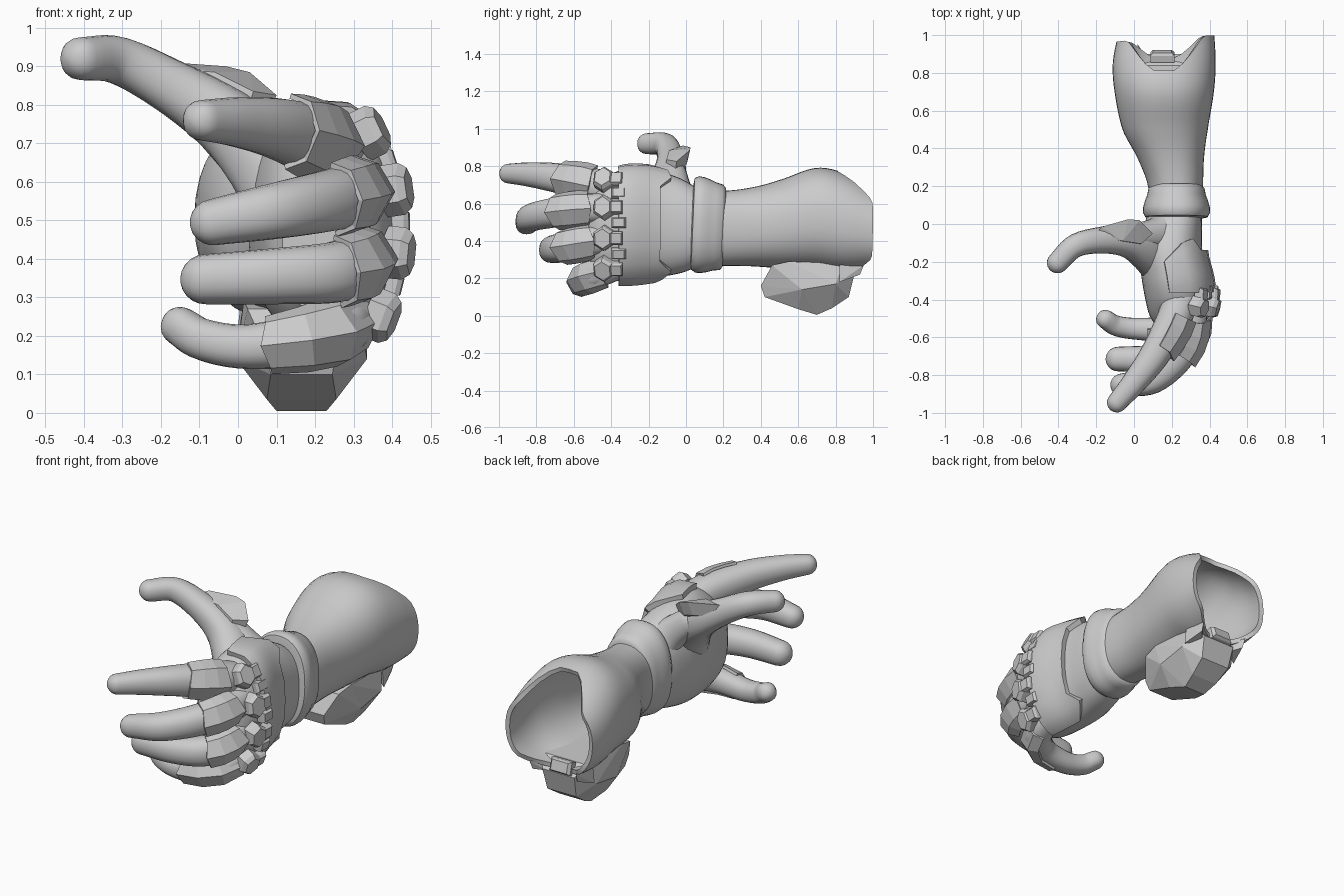
import bpy, bmesh, math
from mathutils import Vector

if "Cube" in bpy.data.objects:
    bpy.data.objects.remove(bpy.data.objects["Cube"])

def make(name, verts, faces, smooth=True, thick=0.0):
    me = bpy.data.meshes.new(name)
    me.from_pydata([tuple(v) for v in verts], [], faces)
    bm = bmesh.new(); bm.from_mesh(me)
    if not faces:
        bmesh.ops.convex_hull(bm, input=bm.verts)
        bmesh.ops.delete(bm, geom=[v for v in bm.verts if not v.link_faces], context='VERTS')
    bmesh.ops.recalc_face_normals(bm, faces=bm.faces)
    bm.to_mesh(me); bm.free()
    for p in me.polygons:
        p.use_smooth = smooth
    ob = bpy.data.objects.new(name, me)
    bpy.context.collection.objects.link(ob)
    if thick:
        m = ob.modifiers.new("thickness", 'SOLIDIFY'); m.thickness = thick; m.offset = 0
    if smooth:
        m = ob.modifiers.new("crease", 'EDGE_SPLIT'); m.split_angle = math.radians(45)
    return ob

def grid(name, rows, closed=True, caps=(False, False), **kw):
    n = len(rows[0])
    verts = [v for r in rows for v in r]
    faces = []
    for j in range(len(rows) - 1):
        for i in range(n if closed else n - 1):
            k = (i + 1) % n
            faces.append((j*n + i, j*n + k, (j+1)*n + k, (j+1)*n + i))
    if caps[0]: faces.append(tuple(range(n)))
    if caps[1]: faces.append(tuple(range(len(verts) - n, len(verts))))
    return make(name, verts, faces, **kw)

def spline(pts, t):
    i = max(0, min(int(t), len(pts) - 2)); f = t - i
    b, c = pts[i], pts[i+1]
    a = pts[i-1] if i else [2*p - q for p, q in zip(b, c)]
    d = pts[i+2] if i + 2 < len(pts) else [2*q - p for p, q in zip(b, c)]
    return [0.5*(2*q + (r-p)*f + (2*p - 5*q + 4*r - s)*f*f + (3*q - p - 3*r + s)*f**3)
            for p, q, r, s in zip(a, b, c, d)]

def sup(a, n):
    c, s = math.cos(a), math.sin(a)
    return math.copysign(abs(c)**(2/n), c), math.copysign(abs(s)**(2/n), s)

def on_limb(prof, y, a, off=0.0, n=2.3):
    """Point on a limb whose profile rows are (y, cx, cz, hx, hz)."""
    i = 0
    while i < len(prof) - 2 and prof[i+1][0] < y: i += 1
    f = (y - prof[i][0]) / (prof[i+1][0] - prof[i][0])
    _, cx, cz, hx, hz = spline(prof, i + max(0, min(f, 0.9999)))
    c, s = sup(a, n)
    return Vector((cx + (hx + off)*c, y, cz + (hz + off)*s))

CIRC = [2*math.pi*i/40 for i in range(40)]

# Hollow forearm sleeve with a scooped rear opening
FORE = [(.08, .22, .47, .14, .20), (.2, .22, .467, .145, .2), (.35, .195, .475, .175, .21),
        (.5, .165, .49, .225, .235), (.7, .16, .52, .262, .27), (.85, .16, .495, .272, .265),
        (1.0, .17, .46, .255, .22)]
def rim(a):
    c, s = math.cos(a), math.sin(a)
    low = .81 if s > 0 else .88
    f = max(0, min(1, (abs(c) - .2)/.55))
    return low + (.98 + .018*c - low)*f
rows = [[on_limb(FORE, .08 + (rim(a) - .08)*k/24, a, -.012) for a in CIRC] for k in range(25)]
grid("forearm_sleeve", rows, caps=(True, False), thick=.025)

# Wrist cuff, higher at the hand end and pinched toward the forearm
CUFF = [(.03, .13), (.037, .165), (.06, .178), (.09, .176), (.12, .168), (.155, .155), (.19, .148),
        (.205, .13)]
rows = []
for y, h in CUFF:
    row = []
    for a in CIRC:
        c, s = sup(a, 2.3)
        row.append(Vector((.225 + h*c, y + .01*s, .487 + (h + .08)*s - (y - .07)*.12)))
    rows.append(row)
grid("wrist_cuff", rows, caps=(True, True))

# Palm
PALM = [(-.54, .215, .45, .10, .19), (-.48, .225, .46, .145, .24), (-.40, .23, .475, .17, .285),
        (-.3, .22, .487, .178, .30), (-.15, .195, .49, .168, .285), (-.02, .205, .48, .155, .25),
        (.08, .22, .47, .14, .2)]
rows = [[on_limb(PALM, -.54 + .62*k/24, a) for a in CIRC] for k in range(25)]
grid("palm", rows, caps=(True, True))

# Curved plate over the back of the hand, with its notched rear edge
EDGE = [(-82, -.17), (-72, -.13), (-57, -.08), (-38, -.14), (-18, -.14), (0, -.14), (18, -.14),
        (38, -.14), (57, -.08), (74, -.10), (100, -.2)]
rows = []
for k in range(7):
    rows.append([on_limb(PALM, -.36 + (e + .36)*k/6, math.radians(d), .016) for d, e in EDGE])
grid("hand_back_plate", rows, closed=False, thick=.03)

# Digits: each path row is (x, y, z, radius)
def frame(path, t):
    p = spline(path, t)
    e = .02
    T = (Vector(spline(path, t + e)[:3]) - Vector(spline(path, t - e)[:3])).normalized()
    N = Vector((0, 0, 1)).cross(T).normalized()
    return Vector(p[:3]), p[3], T, N, T.cross(N)

def digit(name, path):
    end = len(path) - 1
    def ring(t, push=0, scale=1):
        p, r, T, N, B = frame(path, t)
        pts = []
        for i in range(20):
            c, s = sup(2*math.pi*i/20, 2.25)
            pts.append(p + T*r*push + N*r*scale*c + B*r*scale*s)
        return pts
    rows = [ring(end*k/24) for k in range(25)]
    for k in range(1, 6):
        a = math.radians(17*k)
        rows.append(ring(end, math.sin(a), math.cos(a)))
    grid(name, rows, caps=(True, True))

def shell(name, path, t0, t1):
    """Faceted armour shell over the outer side of a digit."""
    rows = []
    for k, g in enumerate((1.07, 1.13, 1.12, 1.08)):
        p, r, T, N, B = frame(path, t0 + (t1 - t0)*k/3)
        rows.append([])
        for d in (-92, -52, 0, 52, 92):
            a = math.radians(d)
            q = p + r*g*(1.04 if d else 1.1)*(N*math.cos(a) + B*math.sin(a))
            if d == 0: q += T*.012*(k - 1.5)
            rows[-1].append(q)
    grid(name, rows, closed=False, smooth=False, thick=.014)

FINGERS = {
    "index": [(.26, -.36, .66, .092), (.205, -.52, .703, .092), (.105, -.7, .738, .079),
              (.0, -.84, .755, .065), (-.09, -.945, .76, .053)],
    "middle": [(.31, -.38, .58, .08), (.3, -.56, .57, .08), (.24, -.7, .552, .08),
               (.1, -.825, .525, .073), (-.065, -.852, .495, .06)],
    "ring": [(.31, -.38, .42, .08), (.31, -.54, .39, .08), (.25, -.655, .365, .079),
             (.1, -.71, .355, .073), (-.085, -.715, .347, .065)],
    "little": [(.28, -.34, .28, .075), (.27, -.47, .225, .075), (.17, -.55, .19, .068),
               (.02, -.555, .172, .058), (-.09, -.54, .19, .054), (-.15, -.505, .225, .05)],
}
SPANS = {"index": (.85, 1.75), "middle": (.75, 1.9), "ring": (.75, 1.9), "little": (.8, 2.6)}
for nm, path in FINGERS.items():
    digit(nm + "_finger", path)
    shell(nm + "_finger_guard", path, *SPANS[nm])

digit("thumb", [(.17, -.24, .5, .12), (.075, -.15, .65, .105), (-.03, -.09, .755, .09),
                (-.17, -.085, .845, .071), (-.31, -.115, .915, .062), (-.405, -.205, .92, .056)])

# Thumb plate
TOP = [(-.21, -.06, .895), (-.17, -.015, .91), (-.03, .025, .90), (.03, .02, .885),
       (.1, -.05, .825), (.04, -.105, .835), (-.06, -.09, .885)]
make("thumb_plate", TOP + [(x*.9 - .02, y*.9 - .015, z - .075) for x, y, z in TOP], [], smooth=False)

# Fleshy web joining the thumb to the wrist
digit("thumb_web", [(.22, .0, .55, .12), (.13, -.05, .65, .09), (.02, -.065, .75, .07)])

# Knuckle plates: hexagons facing outward, with small tabs linking to the hand plate
def slab(name, centre, normal, w, h, depth, sides):
    n = Vector(normal).normalized()
    v = (Vector((0, 0, 1)) - n*n.z).normalized()
    u = v.cross(n)
    pts = []
    for d, g in ((-depth, 1), (depth*.4, 1), (depth, .78)):
        for i in range(sides):
            a = 2*math.pi*(i + .5)/sides
            pts.append(Vector(centre) + n*d + g*(u*w*math.cos(a) + v*h*math.sin(a)))
    make(name, pts, [], smooth=False)

KNUCKLES = [("index", .345, .73, .5), ("middle", .412, .58, .15),
            ("ring", .418, .415, -.1), ("little", .375, .25, -.4)]
for nm, x, z, tilt in KNUCKLES:
    slab(nm + "_knuckle", (x, -.44, z), (1, -.25, tilt), .06, .068, .034, 6)
    slab(nm + "_knuckle_tab", (x + .012, -.375, z), (1, -.05, tilt), .05, .05, .024, 4)
for i in range(3):
    (_, x0, z0, t0), (_, x1, z1, t1) = KNUCKLES[i], KNUCKLES[i+1]
    slab("knuckle_tooth_%d" % (i + 1), ((x0 + x1)/2 + .008, -.36, (z0 + z1)/2),
         (1, -.05, (t0 + t1)/2), .055, .04, .022, 4)

# Faceted elbow guard under the forearm: rows are (y, z, half width)
ELBOW = [(.40, .16, .09), (.42, .10, .08), (.46, .27, .14), (.60, .035, .09), (.70, .005, .065),
         (.78, .04, .08), (.62, .14, .17), (.80, .17, .17), (.87, .10, .09), (.90, .22, .10),
         (.84, .28, .14), (.55, .29, .15)]
make("elbow_guard", [(.165 + s*w, y, z) for y, z, w in ELBOW for s in (-1, 1)], [], smooth=False)
# Horns and folded lip of the elbow guard at the rear rim
for side, s in (("right", 1), ("left", -1)):
    make("elbow_guard_horn_" + side, [(.165 + s*w, y, z) for w, y, z in
         [(.09, .87, .2), (.17, .82, .18), (.16, .82, .27), (.145, .95, .27), (.14, .93, .22), (.1, .87, .26)]],
         [], smooth=False)
slab("elbow_guard_lip", (.15, .89, .26), (0, 1, .3), .09, .05, .025, 4)
